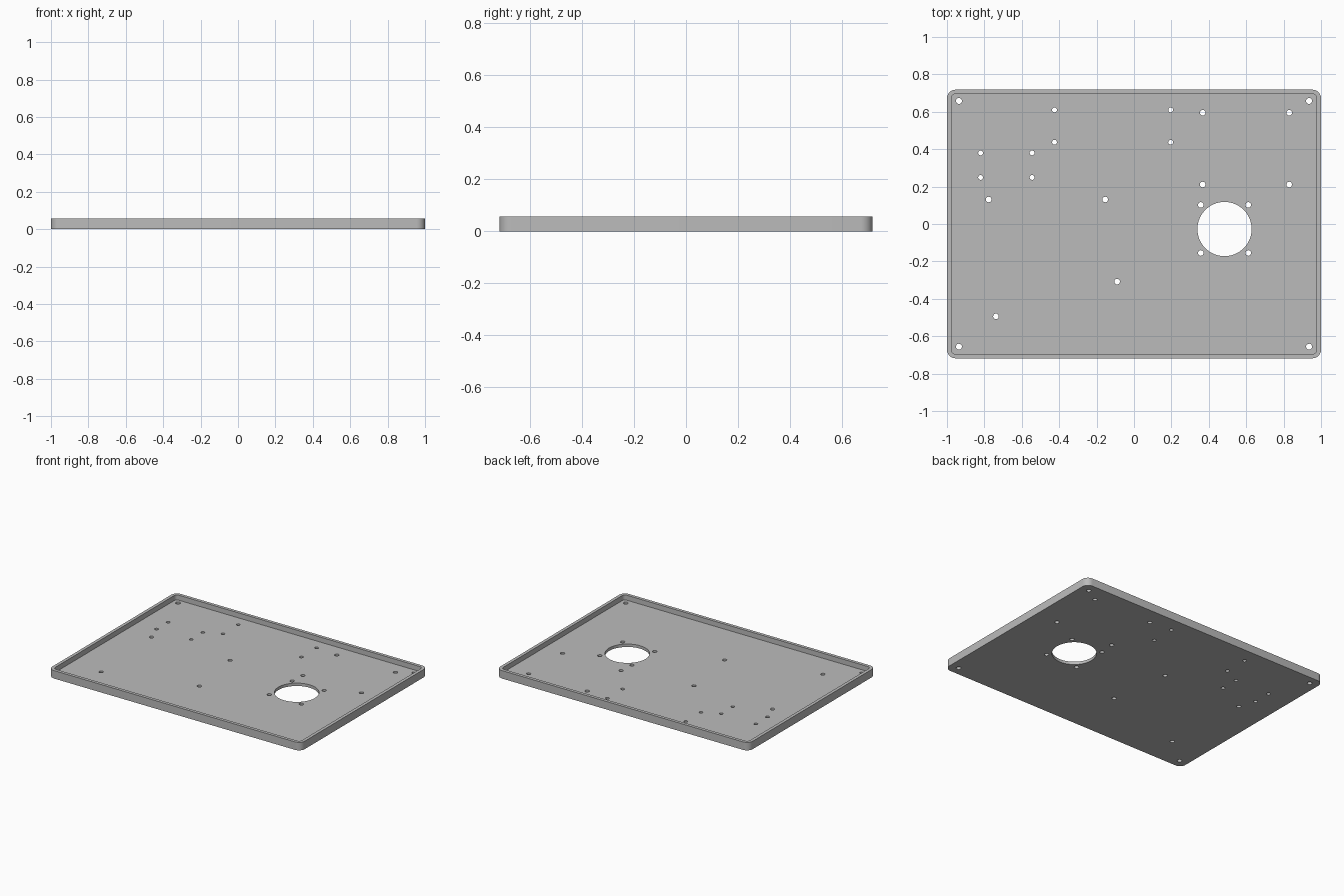
import bpy, bmesh
from math import cos, sin, pi, radians

cube = bpy.data.objects.get("Cube")
if cube:
    bpy.data.objects.remove(cube, do_unlink=True)

HALF_X, HALF_Y, HEIGHT = 1.0, 0.718, 0.057
WALL, FLOOR, CORNER = 0.023, 0.021, 0.046

grey = bpy.data.materials.new("plain_grey")
grey.use_nodes = True
colour = (0.5, 0.5, 0.5, 1)
grey.diffuse_color = colour
grey.node_tree.nodes["Principled BSDF"].inputs["Base Color"].default_value = colour


def rounded_outline(hx, hy, r, steps=8):
    """Counter-clockwise rounded rectangle."""
    pts = []
    for k, (sx, sy) in enumerate([(1, 1), (-1, 1), (-1, -1), (1, -1)]):
        for i in range(steps + 1):
            a = (k + i / steps) * pi / 2
            pts.append((sx * (hx - r) + r * cos(a), sy * (hy - r) + r * sin(a)))
    return pts


def circle(x, y, r, sides):
    return [(x + r * cos(2 * pi * i / sides), y + r * sin(2 * pi * i / sides))
            for i in range(sides)]


def ring(bm, pts, z):
    return [bm.verts.new((x, y, z)) for x, y in pts]


def bridge(bm, a, b):
    for i in range(len(a)):
        j = (i + 1) % len(a)
        bm.faces.new((a[i], a[j], b[j], b[i]))


def finish(bm, name):
    bmesh.ops.recalc_face_normals(bm, faces=bm.faces)
    mesh = bpy.data.meshes.new(name)
    bm.to_mesh(mesh)
    bm.free()
    mesh.materials.append(grey)
    ob = bpy.data.objects.new(name, mesh)
    bpy.context.collection.objects.link(ob)
    return ob


# Shallow tray: outer wall, rim, inner wall and floor
outer = rounded_outline(HALF_X, HALF_Y, CORNER)
inner = rounded_outline(HALF_X - WALL, HALF_Y - WALL, CORNER - WALL)
bm = bmesh.new()
rings = [ring(bm, outer, 0), ring(bm, outer, HEIGHT),
         ring(bm, inner, HEIGHT), ring(bm, inner, FLOOR)]
for a, b in zip(rings, rings[1:]):
    bridge(bm, a, b)
bm.faces.new(rings[0])
bm.faces.new(rings[-1])
tray = finish(bm, "tray")


def grid(xs, ys, r):
    return [(x, y, r) for x in xs for y in ys]


# Mounting holes, grouped by the rectangle they form
holes = grid((-0.936, 0.936), (-0.656, 0.658), 0.016)    # tray corners
holes += grid((-0.425, 0.196), (0.437, 0.61), 0.013)     # long board
holes += grid((-0.82, -0.545), (0.249, 0.38), 0.013)     # small board
holes += grid((0.367, 0.83), (0.211, 0.595), 0.015)      # square board
holes += grid((0.357, 0.611), (-0.155, 0.102), 0.015)    # around the opening
holes += [(-0.777, 0.131, 0.015), (-0.154, 0.131, 0.015),
          (-0.09, -0.308, 0.015), (-0.738, -0.494, 0.015)]
holes.append((0.484, -0.027, 0.145))                     # large opening

bm = bmesh.new()
for x, y, r in holes:
    pts = circle(x, y, r, 64 if r > 0.1 else 20)
    low, high = ring(bm, pts, -0.1), ring(bm, pts, 0.15)
    bridge(bm, low, high)
    bm.faces.new(low)
    bm.faces.new(high)
cutter = finish(bm, "hole_cutter")
cutter.hide_render = True

# Cut the holes and drop the cutter
mod = tray.modifiers.new("holes", "BOOLEAN")
mod.operation = "DIFFERENCE"
mod.solver = "EXACT"
mod.object = cutter
bpy.ops.object.select_all(action="DESELECT")
bpy.context.view_layer.objects.active = tray
tray.select_set(True)
bpy.ops.object.modifier_apply(modifier=mod.name)
bpy.data.objects.remove(cutter, do_unlink=True)
bpy.ops.object.shade_smooth_by_angle(angle=radians(30))
